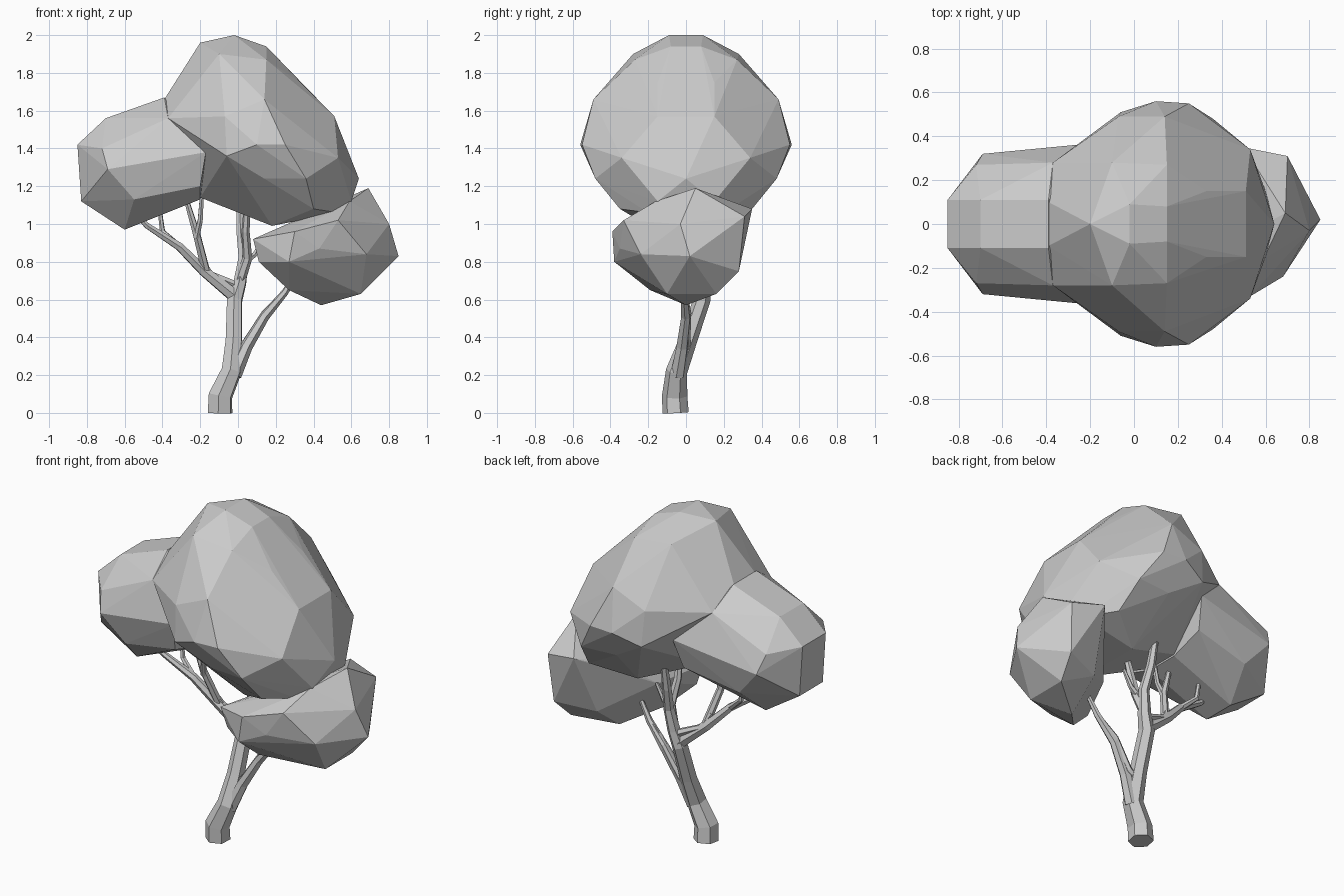
import bpy, bmesh


def hull(name, pts, mirror=False):
    """Faceted foliage clump: convex hull around a few corner points."""
    bm = bmesh.new()
    for x, y, z in pts:
        bm.verts.new((x, y, z))
        if mirror and y > 0:
            bm.verts.new((x, -y, z))
    bmesh.ops.convex_hull(bm, input=bm.verts[:])
    loose = [v for v in bm.verts if not v.link_faces]
    bmesh.ops.delete(bm, geom=loose, context='VERTS')
    bmesh.ops.recalc_face_normals(bm, faces=bm.faces[:])
    me = bpy.data.meshes.new(name)
    bm.to_mesh(me)
    bm.free()
    ob = bpy.data.objects.new(name, me)
    bpy.context.collection.objects.link(ob)


def limb(name, pts):
    """Six-sided tapering tube through (x, y, z, radius) points."""
    cu = bpy.data.curves.new(name, 'CURVE')
    cu.dimensions = '3D'
    cu.bevel_depth = 1.0
    cu.bevel_resolution = 1
    cu.use_fill_caps = True
    sp = cu.splines.new('POLY')
    sp.points.add(len(pts) - 1)
    sp.use_smooth = False
    for p, (x, y, z, r) in zip(sp.points, pts):
        p.co = (x, y, z, 1)
        p.radius = r
    bpy.context.collection.objects.link(bpy.data.objects.new(name, cu))


# Main crown (one half, mirrored front to back)
hull("main_crown", [
    (-.02, .09, 2.0), (-.2, 0, 1.96), (.15, .08, 1.94), (-.1, .28, 1.9),
    (.15, .27, 1.87), (.33, .15, 1.75), (-.39, .1, 1.66), (-.37, .28, 1.56),
    (-.07, .49, 1.57), (.14, .49, 1.66), (.1, .56, 1.42), (.25, .55, 1.42),
    (-.06, .51, 1.36), (.53, .34, 1.35), (.51, .15, 1.57), (.64, 0, 1.24),
    (.6, .15, 1.12), (.36, .48, 1.24), (-.02, .13, 1.1),
    (.14, .46, 1.24), (.18, .2, .99), (.53, .2, 1.06), (.4, .35, 1.08),
    (-.2, .1, 1.14)], True)

# Left lobe of the crown, blending into its flank
hull("left_lobe", [
    (-.85, .11, 1.42), (-.7, .11, 1.56), (-.39, .11, 1.67), (-.72, .27, 1.4),
    (-.63, .31, 1.3), (-.69, .32, 1.29), (-.53, .28, 1.43), (-.37, .28, 1.56),
    (-.83, .11, 1.12), (-.6, .1, .97), (-.55, .28, 1.13), (-.3, .33, 1.35),
    (-.2, .31, 1.2), (-.2, .1, 1.13), (-.17, .37, 1.38)], True)

# Lower right clump
hull("right_clump", [
    (.08, -.28, .92), (.11, -.26, .8), (.2, -.02, .87), (.27, -.38, .8),
    (.3, -.39, .96), (.27, -.19, .65), (.44, 0, .57), (.65, -.1, .63),
    (.65, .16, .63), (.85, .02, .83), (.8, -.03, 1.0), (.69, .05, 1.19),
    (.5, .35, 1.08), (.7, .31, 1.04), (.68, .28, .75), (.68, -.24, .84),
    (.43, -.35, .87), (.53, -.33, 1.02), (.59, -.16, 1.12), (.45, .2, .72),
    (.3, .1, .97)])

# Trunk leaning back, with the rear stem
limb("trunk", [(-.095, -.055, 0, .07), (-.093, -.06, .09, .068),
               (-.035, -.05, .22, .057), (-.022, .01, .38, .048),
               (-.018, .085, .6, .045), (.01, .1, .69, .037),
               (.03, .12, .82, .03), (.015, .16, .96, .026),
               (.01, .2, 1.16, .018)])
limb("front_stem", [(.01, .1, .7, .03), (.05, .07, .82, .026),
                    (.04, .02, .96, .022), (.05, -.02, 1.13, .016)])
limb("stem_spur", [(.04, .08, .8, .02), (.09, .08, .84, .015),
                   (.14, .08, .93, .01)])

# Left branches
limb("left_branch", [(-.02, .085, .62, .038), (-.18, .06, .75, .03),
                     (-.31, .02, .88, .024), (-.48, -.02, .99, .017),
                     (-.56, -.04, 1.07, .011)])
limb("left_twig_outer", [(-.3, .02, .87, .019), (-.4, .05, .96, .015),
                         (-.42, .06, 1.12, .01)])
limb("left_twig_inner", [(-.17, .06, .75, .024), (-.22, -.01, .95, .021),
                         (-.28, -.03, 1.15, .013)])
limb("left_twig_fork", [(-.22, -.01, .93, .018), (-.2, -.04, 1.02, .015),
                        (-.19, -.06, 1.17, .011)])
limb("left_brace", [(.0, .1, .67, .024), (-.15, .07, .735, .02),
                    (-.2, .04, .82, .017)])

# Right branch into the lower clump
limb("right_branch", [(-.02, -.045, .2, .04), (.045, -.02, .35, .033),
                      (.14, 0, .51, .027), (.25, -.01, .64, .019),
                      (.32, -.02, .76, .012)])
limb("right_twig", [(-.01, .0, .34, .024), (.04, .0, .37, .023),
                    (.14, .01, .53, .018), (.25, -.01, .64, .015)])
